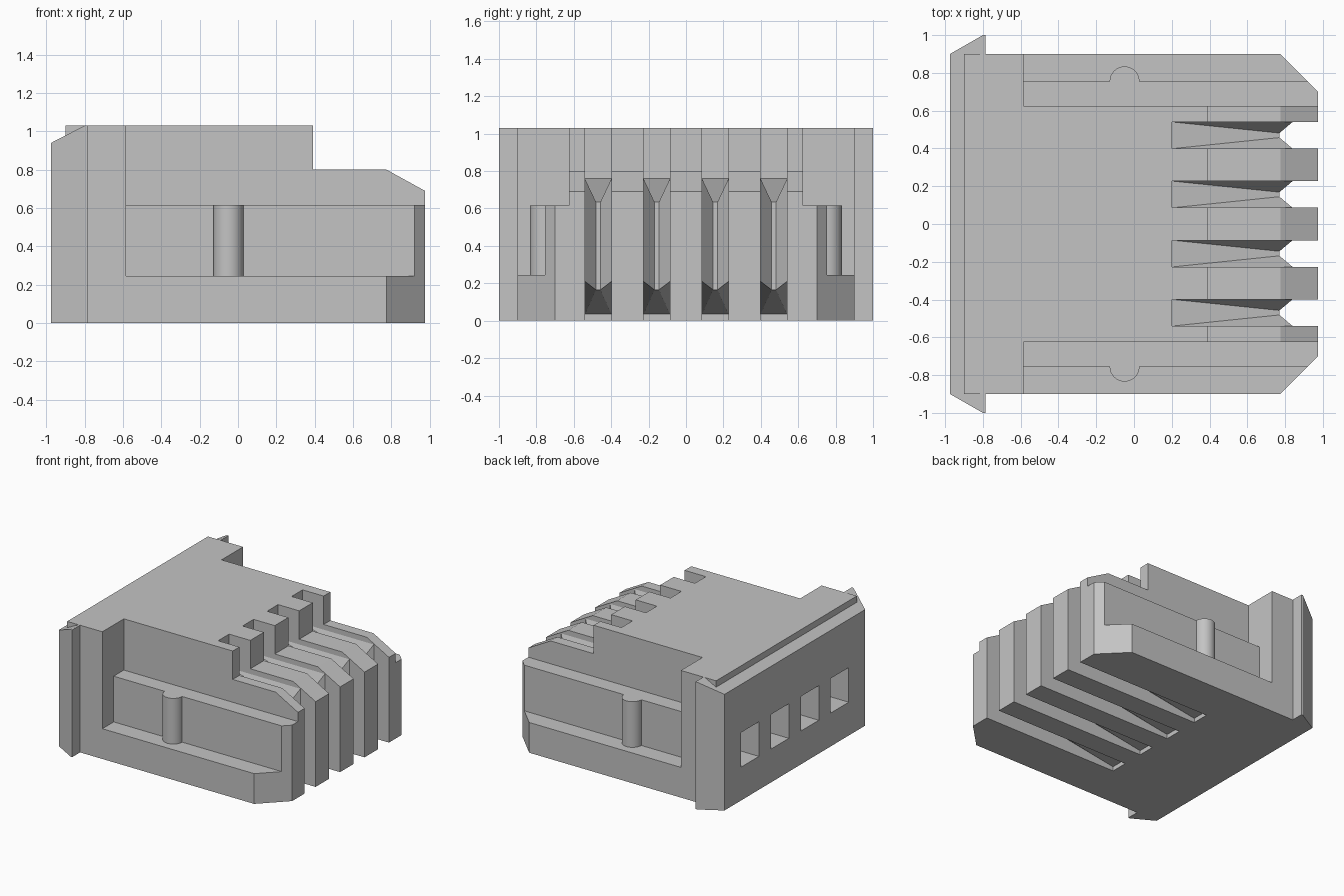
import bpy, bmesh, math
from mathutils import Vector

cube = bpy.data.objects.get("Cube")
if cube:
    bpy.data.objects.remove(cube, do_unlink=True)

# Single plastic colour
grey = bpy.data.materials.new("light grey plastic")
grey.use_nodes = True
grey.diffuse_color = (0.55, 0.55, 0.55, 1)
bsdf = next(n for n in grey.node_tree.nodes if n.type == 'BSDF_PRINCIPLED')
bsdf.inputs["Base Color"].default_value = grey.diffuse_color
bsdf.inputs["Roughness"].default_value = 0.6


def add_object(name, bm):
    bmesh.ops.recalc_face_normals(bm, faces=bm.faces)
    mesh = bpy.data.meshes.new(name)
    bm.to_mesh(mesh)
    bm.free()
    mesh.materials.append(grey)
    obj = bpy.data.objects.new(name, mesh)
    bpy.context.collection.objects.link(obj)
    return obj


def prism(name, points, axis, lo, hi):
    """Extrude an outline: xy points along z, or xz points along y."""
    bm = bmesh.new()
    place = (lambda a, b: (a, b, lo)) if axis == 'z' else (lambda a, b: (a, lo, b))
    face = bm.faces.new([bm.verts.new(place(a, b)) for a, b in points])
    step = Vector((0, 0, hi - lo)) if axis == 'z' else Vector((0, hi - lo, 0))
    new = bmesh.ops.extrude_face_region(bm, geom=[face])["geom"]
    bmesh.ops.translate(bm, vec=step, verts=[v for v in new if isinstance(v, bmesh.types.BMVert)])
    return add_object(name, bm)


def rect(a0, a1, b0, b1):
    return [(a0, b0), (a1, b0), (a1, b1), (a0, b1)]


def mirrored(half):
    return half + [(x, -y) for x, y in reversed(half)]


def combine(target, tool, operation):
    tool.hide_render = True
    mod = target.modifiers.new(operation.lower(), 'BOOLEAN')
    mod.operation, mod.solver, mod.object = operation, 'EXACT', tool
    with bpy.context.temp_override(object=target, active_object=target):
        bpy.ops.object.modifier_apply(modifier=mod.name)
    bpy.data.objects.remove(tool, do_unlink=True)


TOP, LEDGE, SHELF = 1.03, 0.245, 0.615
BACK, END = -0.975, 0.975

# Stepped central core
body = prism("connector_housing", [(-0.9, 0), (END, 0), (END, 0.69), (0.775, 0.80),
                                   (0.39, 0.80), (0.39, TOP), (-0.9, TOP)], 'y', -0.625, 0.625)

# Side ledges, shelves and the block in front of the flange
parts = [
    prism("ledge", mirrored([(-0.9, 0.9), (0.775, 0.9), (END, 0.7)]), 'z', 0, LEDGE),
    prism("shelf", mirrored([(-0.9, 0.755), (0.92, 0.755), (END, 0.7)]), 'z', 0, SHELF),
    prism("shoulder", rect(-0.9, -0.585, -0.9, 0.9), 'z', 0, TOP),
]

# Bevelled rear flange
flange = prism("flange", mirrored([(BACK, 0.9), (-0.8, 1), (-0.785, 1)]), 'z', 0, TOP)
combine(flange, prism("flange_bevel", [(-1.1, 0.876), (-0.8, TOP), (-0.8, 1.2), (-1.1, 1.2)],
                      'y', -1.2, 1.2), 'DIFFERENCE')
parts.append(flange)

# Rounded key rib on each side
ring = [(-0.05 + 0.079 * math.cos(i * math.tau / 32), 0.079 * math.sin(i * math.tau / 32))
        for i in range(32)]
for side in (-1, 1):
    parts.append(prism("key_rib", [(x, y + side * 0.755) for x, y in ring], 'z', 0.1, SHELF))
for part in parts:
    combine(body, part, 'UNION')

# Contact slots in the front and wire windows in the rear
HALF = 0.07
for i in (-1.5, -0.5, 0.5, 1.5):
    y = i * 0.313
    slot = prism("slot_cutter", [(-0.25, -0.1), (1.1, -0.1), (1.1, 1.2), (0.2, 1.2),
                                 (0.2, 0.25), (-0.25, 0.25)], 'y', y - HALF, y + HALF)
    combine(body, slot, 'DIFFERENCE')
    y = i * 0.383
    window = prism("window_cutter", rect(-1.1, -0.4, 0.27, 0.55), 'y', y - 0.115, y + 0.115)
    combine(body, window, 'DIFFERENCE')


def contact_block(name, y):
    """Filler inside a slot with a funnel top and a V-shaped lead-in front."""
    bm = bmesh.new()
    outline = [(0.2, 0.76), (0.84, 0.76), (0.84, 0.21), (-0.25, 0.035), (-0.25, 0.26), (0.2, 0.26)]
    sides, notch = [], []
    for s in (-1, 1):
        sides.append([bm.verts.new((x, y + s * (HALF + 0.001), z)) for x, z in outline])
        notch.append([bm.verts.new((0.77, y + s * 0.012, z)) for z in (0.635, 0.165)])
        bm.faces.new(sides[-1])
    for ring_side, (hi, lo) in zip(sides, notch):
        bm.faces.new((ring_side[0], ring_side[1], hi))
        bm.faces.new((ring_side[1], ring_side[2], lo, hi))
        bm.faces.new((ring_side[2], ring_side[3], lo))
    (a, b), (na, nb) = sides, notch
    bm.faces.new((a[0], na[0], nb[0], b[0]))
    bm.faces.new((na[0], na[1], nb[1], nb[0]))
    bm.faces.new((na[1], a[3], b[3], nb[1]))
    for j in (3, 4, 5):
        k = (j + 1) % 6
        bm.faces.new((a[j], a[k], b[k], b[j]))
    return add_object(name, bm)


for n, i in enumerate((-1.5, -0.5, 0.5, 1.5), 1):
    contact_block(f"contact_block_{n}", i * 0.313)

# Smooth only the rounded ribs
bpy.ops.object.select_all(action='DESELECT')
body.select_set(True)
bpy.context.view_layer.objects.active = body
bpy.ops.object.shade_smooth_by_angle(angle=math.radians(20))
